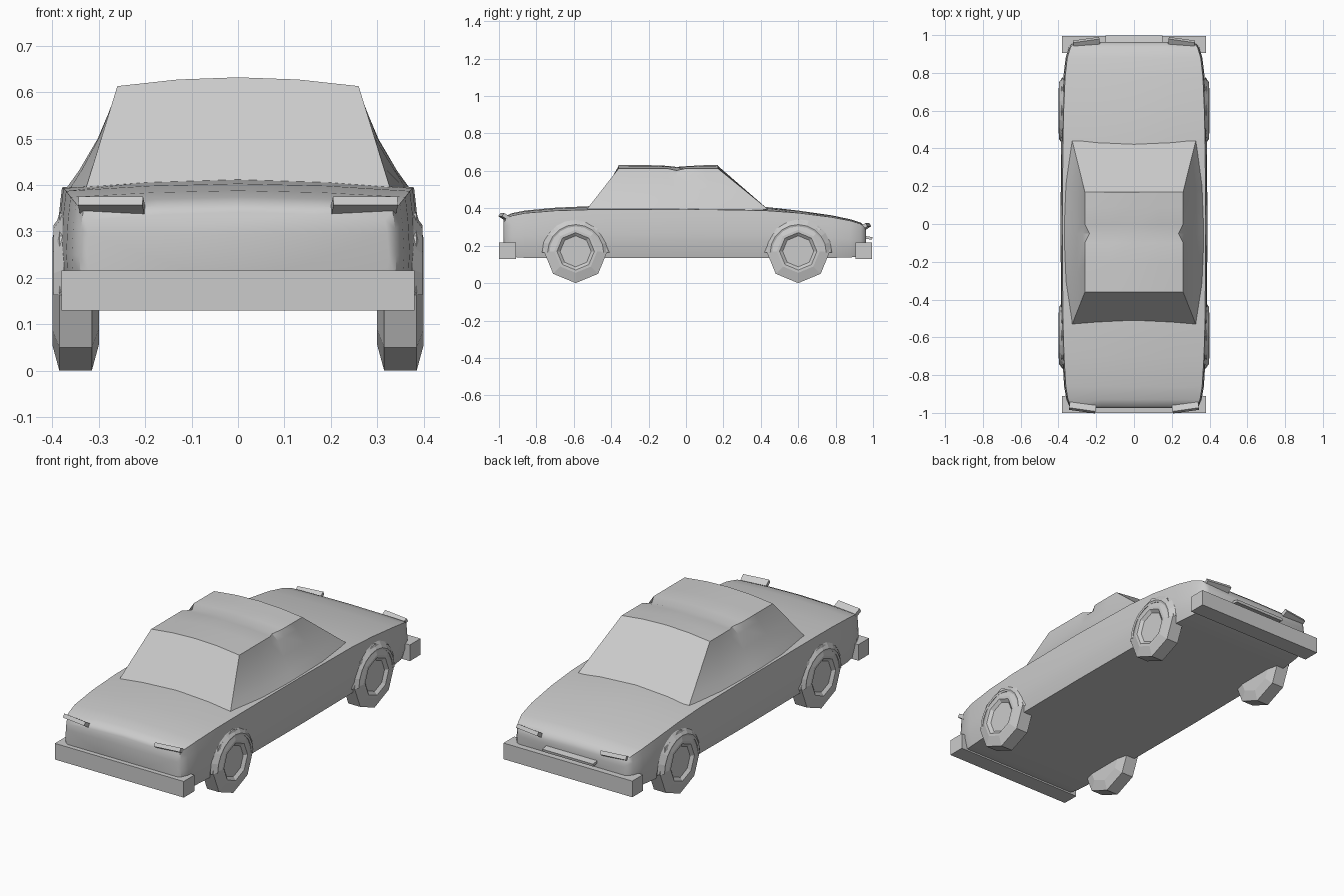
import bpy, bmesh
from math import sin, cos, pi, radians
from mathutils import Matrix, Vector

if "Cube" in bpy.data.objects:
    bpy.data.objects.remove(bpy.data.objects["Cube"])


def finish(bm, name, smooth=None):
    bmesh.ops.recalc_face_normals(bm, faces=bm.faces[:])
    me = bpy.data.meshes.new(name)
    bm.to_mesh(me)
    bm.free()
    ob = bpy.data.objects.new(name, me)
    bpy.context.collection.objects.link(ob)
    if smooth:
        bpy.ops.object.select_all(action='DESELECT')
        ob.select_set(True)
        bpy.context.view_layer.objects.active = ob
        bpy.ops.object.shade_smooth_by_angle(angle=radians(smooth))
    return ob


def loft(name, halves, smooth=None):
    """Mirror half rings (top centre to bottom centre) across x and skin them."""
    bm = bmesh.new()
    rings = []
    for h in halves:
        pts = h + [(-x, y, z) for x, y, z in reversed(h[1:-1])]
        rings.append([bm.verts.new(p) for p in pts])
    n = len(rings[0])
    for a, b in zip(rings, rings[1:]):
        for i in range(n):
            j = (i + 1) % n
            bm.faces.new((a[i], a[j], b[j], b[i]))
    bm.faces.new(rings[0])
    bm.faces.new(rings[-1])
    return finish(bm, name, smooth)


def spin_x(name, profile, centre, side, steps, a0=0, sweep=2 * pi, smooth=None):
    """Revolve (x, radius) points about a sideways axle."""
    bm = bmesh.new()
    closed = abs(sweep - 2 * pi) < 1e-4
    rows = []
    for k in range(steps if closed else steps + 1):
        a = a0 + sweep * k / steps
        rows.append([bm.verts.new((side * x, centre[0] + r * cos(a), centre[1] + r * sin(a)))
                     for x, r in profile])
    for k in range(steps):
        a, b = rows[k], rows[(k + 1) % len(rows)]
        for i in range(len(profile) - 1):
            bm.faces.new((a[i], a[i + 1], b[i + 1], b[i]))
    if closed:
        for i in (0, -1):
            bm.faces.new([r[i] for r in rows])
    return finish(bm, name, smooth)


def box(name, size, loc, tilt=0, yaw=0):
    bm = bmesh.new()
    m = (Matrix.Translation(loc) @ Matrix.Rotation(yaw, 4, 'Z')
         @ Matrix.Rotation(tilt, 4, 'X') @ Matrix.Diagonal((*size, 1)))
    bmesh.ops.create_cube(bm, size=1, matrix=m)
    return finish(bm, name)


# Lower body: y, half width, shoulder z, centre z, bottom z
stations = [
    (-.975, .325, .325, .342, .175), (-.965, .342, .345, .358, .15),
    (-.93, .358, .36, .374, .14), (-.86, .37, .374, .388, .135),
    (-.7, .38, .387, .403, .135), (-.5, .386, .393, .412, .135),
    (0, .389, .395, .415, .135), (.42, .386, .388, .408, .135),
    (.6, .382, .375, .388, .135), (.78, .374, .352, .362, .135),
    (.88, .362, .333, .341, .137), (.935, .345, .316, .323, .145),
    (.955, .328, .298, .304, .16), (.963, .31, .28, .285, .18)]
halves = []
for y, w, s, c, b in stations:
    h = s - b
    halves.append([(0, y, c), (.5 * w, y, c - .3 * (c - s)), (.975 * w, y, s),
                   (.99 * w, y, b + .8 * h), (w, y, b + .5 * h),
                   (.99 * w, y, b + .25 * h), (.95 * w, y, b), (0, y, b)])
loft("body", halves, 35)

# Cabin: roof y, base y, roof edge x, edge z, centre z, base x, base z, flare
cabin = [
    (-.36, -.53, .26, .613, .632, .327, .395, 0),
    (-.21, -.3, .26, .613, .631, .365, .388, .012),
    (-.1, -.1, .26, .613, .627, .375, .386, .015),
    (-.05, -.05, .236, .602, .621, .375, .386, .015),
    (0, 0, .26, .613, .625, .375, .386, .015),
    (.09, .2, .26, .613, .63, .365, .386, .012),
    (.17, .44, .26, .613, .632, .327, .393, 0)]
halves = []
for yt, yb, xt, zt, zc, xb, zb, f in cabin:
    half = [(0, yt, zc), (.5 * xt, yt, zc - .25 * (zc - zt)), (xt, yt, zt)]
    for u in (.18, .5, .8, 1):
        dent = f * 4 * u * (1 - u)
        # lower sides flare outward to meet the shoulder
        half.append((.26 + (xb - .26) * u - dent, yt + (yb - yt) * u, .613 + (zb - .613) * u))
    half.append((0, yb, zb - .01))
    halves.append(half)
loft("cabin", halves, 25)

# Octagonal wheels with recessed rims, and flared arches
for label, y in (("front", -.59), ("rear", .6)):
    for sname, s in (("left", -1), ("right", 1)):
        spin_x(f"{label}_{sname}_wheel",
               [(.30, .115), (.315, .17), (.385, .17), (.40, .115), (.40, .10),
                (.386, .083)], (y, .17), s, 8)
        spin_x(f"{label}_{sname}_arch",
               [(.36, .14), (.395, .14), (.398, .15), (.375, .18)],
               (y, .163), s, 10, 0, pi)

# Bumpers
box("front_bumper", (.76, .09, .086), (0, -.955, .173))
box("rear_bumper", (.76, .09, .086), (0, .95, .173))

# Slanted lamp bars at the four corners
for sname, s in (("left", -1), ("right", 1)):
    box(f"{sname}_headlight", (.14, .045, .021), (s * .272, -.969, .354),
        radians(-32), s * radians(8))
    box(f"{sname}_tail_light", (.14, .055, .021), (s * .25, .952, .298),
        radians(32), -s * radians(8))

# Rear plate
box("rear_plate", (.3, .04, .014), (0, .976, .242), radians(-10))
